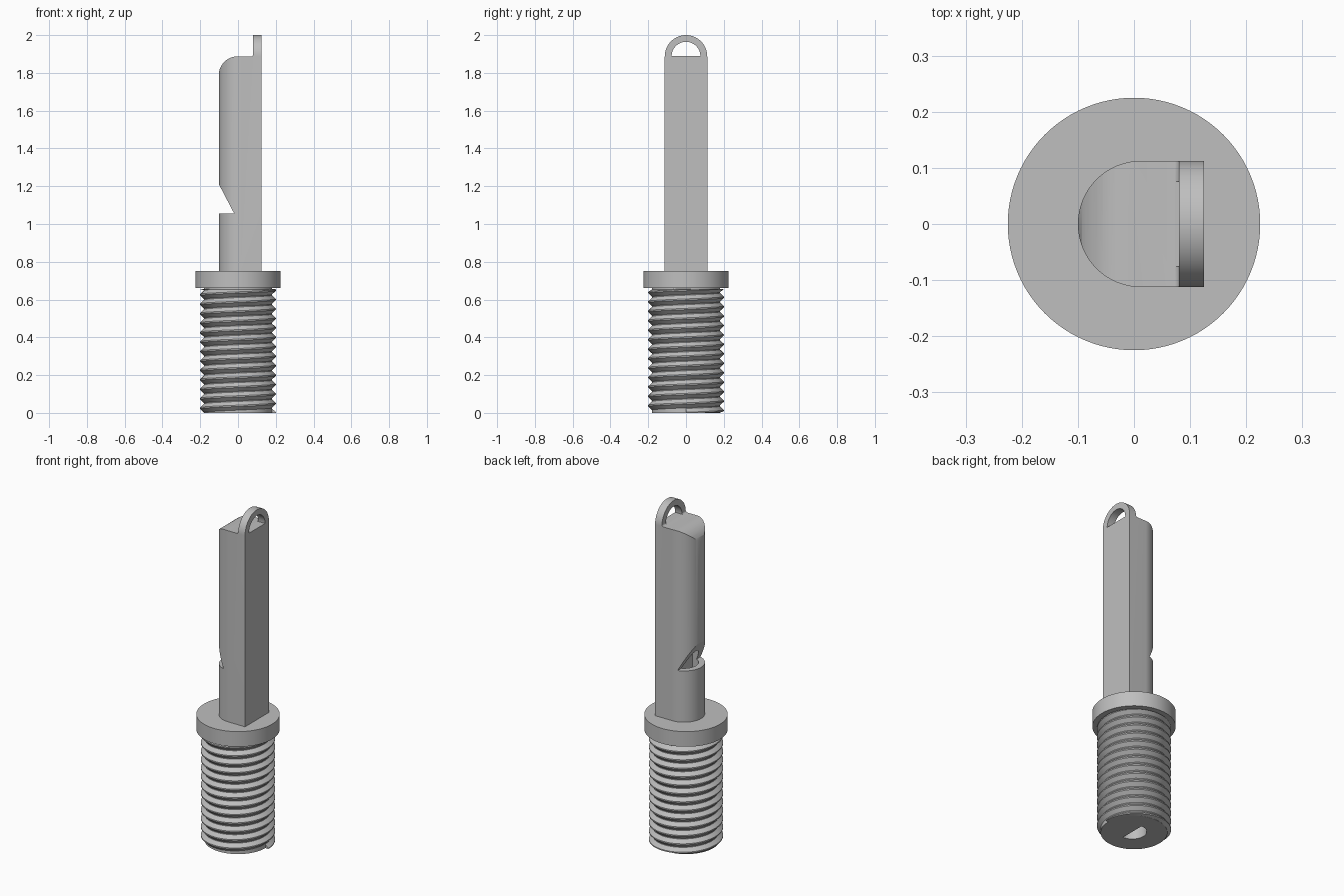
import bpy, bmesh
from math import sin, cos, pi, radians
from mathutils import Vector

old = bpy.data.objects.get("Cube")
if old:
    bpy.data.objects.remove(old)

grey = bpy.data.materials.new("light grey plastic")
grey.use_nodes = True
colour = (0.52, 0.52, 0.52, 1)
grey.diffuse_color = colour
grey.node_tree.nodes["Principled BSDF"].inputs["Base Color"].default_value = colour


def make_object(name, bm):
    bmesh.ops.recalc_face_normals(bm, faces=bm.faces)
    mesh = bpy.data.meshes.new(name)
    bm.to_mesh(mesh)
    bm.free()
    mesh.materials.append(grey)
    ob = bpy.data.objects.new(name, mesh)
    bpy.context.collection.objects.link(ob)
    return ob


def arc(cx, cy, r, start, end, steps):
    angles = [radians(start + (end - start) * i / steps) for i in range(steps + 1)]
    return [(cx + r * cos(a), cy + r * sin(a)) for a in angles]


def prism(name, outline, axis, low, high):
    """Extrude a 2D outline along x, y or z."""
    place = {"x": lambda a, b: (low, a, b),
             "y": lambda a, b: (a, low, b),
             "z": lambda a, b: (a, b, low)}[axis]
    bm = bmesh.new()
    face = bm.faces.new([bm.verts.new(place(a, b)) for a, b in outline])
    moved = bmesh.ops.extrude_face_region(bm, geom=[face])["geom"]
    step = Vector([(high - low) * (axis == k) for k in "xyz"])
    bmesh.ops.translate(bm, vec=step, verts=[v for v in moved if isinstance(v, bmesh.types.BMVert)])
    return make_object(name, bm)


def carve(ob, cutters):
    """Apply a list of (operation, cutter) booleans to an object."""
    for operation, cutter in cutters:
        mod = ob.modifiers.new(operation, "BOOLEAN")
        mod.operation, mod.object, mod.solver = operation, cutter, "EXACT"
    bpy.context.view_layer.update()
    result = ob.evaluated_get(bpy.context.evaluated_depsgraph_get())
    mesh = bpy.data.meshes.new_from_object(result)
    ob.modifiers.clear()
    ob.data = mesh


def smooth(ob, angle=30):
    bpy.ops.object.select_all(action="DESELECT")
    ob.select_set(True)
    bpy.context.view_layer.objects.active = ob
    bpy.ops.object.shade_smooth_by_angle(angle=radians(angle))


# Main dimensions
THREAD_TOP, COLLAR_TOP, SHOULDER = 0.66, 0.75, 1.8875
HALF, CENTRE, BACK = 0.1125, 0.0125, 0.125
CREST, ROOT, PITCH = 0.2, 0.18, 0.05

# Tube: rounded on the left, flat on the right
d_shape = [(BACK, HALF)] + arc(CENTRE, 0, HALF, 90, 270, 48) + [(BACK, -HALF)]
tube = prism("whistle_tube", d_shape, "z", COLLAR_TOP - 0.01, 2.1)

# Side outline: window notch, rounded shoulder and thin loop plate
side = [(-0.102, 0.7), (-0.102, 1.055), (-0.02, 1.055), (-0.102, 1.212)]
side += arc(-0.002, SHOULDER - 0.1, 0.1, 180, 90, 14)
side += arc(0.07, SHOULDER + 0.01, 0.01, 270, 360, 4)
side += [(0.08, 2.2), (0.2, 2.2), (0.2, 0.7)]
side_cutter = prism("side_cutter", side, "y", -0.3, 0.3)

# Arched top of the loop and its half-round hole
arch = [(0.13, 0.7), (0.13, SHOULDER)] + arc(0, SHOULDER, HALF, 0, 180, 40)
arch += [(-0.13, SHOULDER), (-0.13, 0.7)]
arch_cutter = prism("arch_cutter", arch, "x", -0.3, 0.3)
hole_cutter = prism("loop_hole_cutter", arc(0, SHOULDER + 0.001, 0.076, 0, 180, 32), "x", 0.05, 0.3)

# Half-round bore through the whole length
bore_cutter = prism("bore_cutter", arc(CENTRE, 0, 0.078, 90, 270, 32), "z", -0.1, 1.79)

carve(tube, [("INTERSECT", side_cutter), ("INTERSECT", arch_cutter),
             ("DIFFERENCE", hole_cutter), ("DIFFERENCE", bore_cutter)])

# Collar and threaded core
collar = prism("collar", arc(0, 0, 0.225, 0, 356.25, 95), "z", THREAD_TOP, COLLAR_TOP)
core = prism("thread_core", arc(0, 0, ROOT, 0, 356.25, 95), "z", 0, THREAD_TOP + 0.005)
for part in (collar, core):
    carve(part, [("DIFFERENCE", bore_cutter)])
for cutter in (side_cutter, arch_cutter, hole_cutter, bore_cutter):
    bpy.data.objects.remove(cutter)

# Helical ridge, trimmed flat at both ends
section = [(ROOT - 0.002, -0.5), (CREST, -0.07), (CREST, 0.07), (ROOT - 0.002, 0.5)]
steps = 64
bm = bmesh.new()
rings = []
for i in range(int((THREAD_TOP / PITCH + 0.6) * steps)):
    a = 2 * pi * i / steps
    ring = []
    for r, offset in section:
        z = min(max(PITCH * (i / steps + offset), 0), THREAD_TOP - 0.005)
        ring.append(bm.verts.new((r * cos(a), r * sin(a), z)))
    rings.append(ring)
for first, second in zip(rings, rings[1:]):
    for k in range(4):
        n = (k + 1) % 4
        bm.faces.new((first[k], first[n], second[n], second[k]))
bm.faces.new(rings[0])
bm.faces.new(rings[-1])
bmesh.ops.remove_doubles(bm, verts=bm.verts, dist=0.00001)
thread = make_object("screw_thread", bm)

for part in (tube, collar, core, thread):
    smooth(part)
